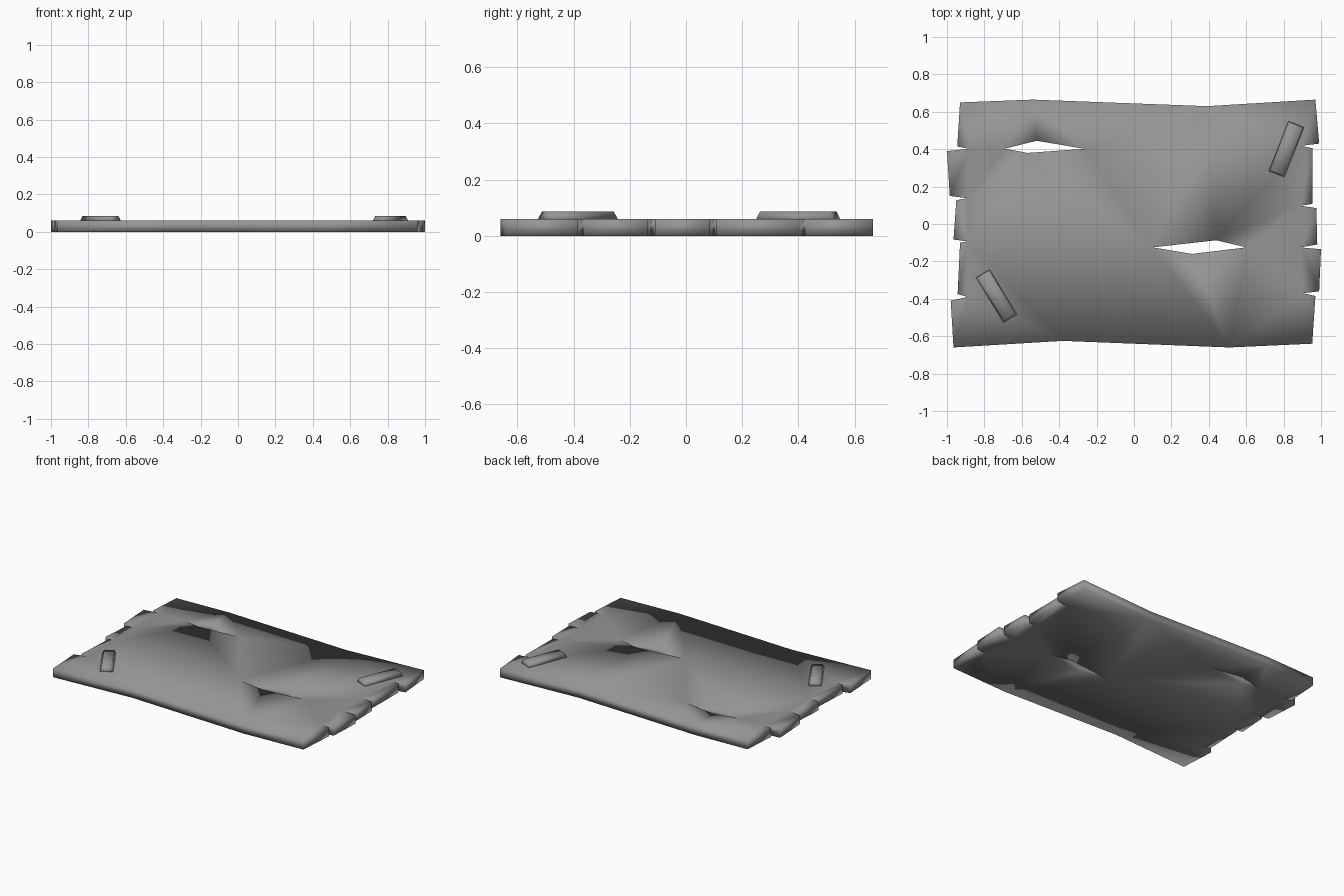
import bpy
import bmesh
import math
from mathutils import Matrix, Vector

if "Cube" in bpy.data.objects:
    bpy.data.objects.remove(bpy.data.objects["Cube"], do_unlink=True)

THICKNESS = 0.06

# Single worn grey material
grey = bpy.data.materials.new("worn_grey")
grey.use_nodes = True
colour = (0.3, 0.3, 0.3, 1)
grey.diffuse_color = colour
grey.node_tree.nodes["Principled BSDF"].inputs["Base Color"].default_value = colour


def finish(bm, name):
    """Turn a bmesh into a smooth shaded, grey object."""
    bmesh.ops.recalc_face_normals(bm, faces=bm.faces)
    for face in bm.faces:
        face.smooth = True
    mesh = bpy.data.meshes.new(name)
    bm.to_mesh(mesh)
    bm.free()
    mesh.materials.append(grey)
    obj = bpy.data.objects.new(name, mesh)
    bpy.context.collection.objects.link(obj)
    return obj


def add_loop(bm, points):
    """Add a closed ring of edges on the ground plane."""
    verts = [bm.verts.new((x, y, 0)) for x, y in points]
    return [bm.edges.new((a, b)) for a, b in zip(verts, verts[1:] + verts[:1])]


# Ragged outline: wavy back edge, notched left side, wavy front, notched right side
back_edge = [(-.93, .65), (-.54, .665), (.39, .63), (.97, .665)]
left_notches = [
    (.99, .43), (.895, .418), (.955, .405),
    (.953, .107), (.89, .098), (.975, .085),
    (.98, -.11), (.89, -.125), (1, -.135),
    (.99, -.36), (.905, -.37), (.97, -.385),
]
front_edge = [(.953, -.64), (.51, -.66), (-.38, -.625), (-.965, -.66)]
right_notches = [
    (-.98, -.41), (-.89, -.39), (-.943, -.375),
    (-.93, -.1), (-.89, -.093), (-.965, -.083),
    (-.95, .127), (-.89, .138), (-.985, .15),
    (-1, .39), (-.88, .402), (-.945, .415),
]
back_tear = [(-.69, .403), (-.52, .445), (-.265, .402), (-.57, .38)]
front_tear = [(.1, -.125), (.44, -.087), (.6, -.125), (.31, -.16)]

# Torn sheet: fill the outline around the tears, then thicken it
bm = bmesh.new()
edges = add_loop(bm, back_edge + left_notches + front_edge + right_notches)
for tear in (back_tear, front_tear):
    edges += add_loop(bm, tear)
bmesh.ops.triangle_fill(bm, edges=edges, use_beauty=True, normal=(0, 0, 1))
extruded = bmesh.ops.extrude_face_region(bm, geom=bm.faces[:], use_keep_orig=True)
top_verts = [g for g in extruded["geom"] if isinstance(g, bmesh.types.BMVert)]
bmesh.ops.translate(bm, verts=top_verts, vec=Vector((0, 0, THICKNESS)))
finish(bm, "torn_sheet")


def add_patch(name, x, y, width, length, angle):
    """Low raised strip with a slightly narrower top."""
    base, top = THICKNESS - 0.005, 0.086
    bm = bmesh.new()
    bmesh.ops.create_cube(bm, size=1)
    for v in bm.verts:
        inset = 0.024 if v.co.z > 0 else 0
        v.co.x *= width - inset
        v.co.y *= length - inset
        v.co.z = top if v.co.z > 0 else base
    bm.transform(Matrix.Translation((x, y, 0)) @ Matrix.Rotation(math.radians(angle), 4, "Z"))
    finish(bm, name)


# Raised strips near two opposite corners
add_patch("back_left_strip", .815, .4, .093, .29, -21.6)
add_patch("front_right_strip", -.735, -.385, .088, .285, 31.4)
